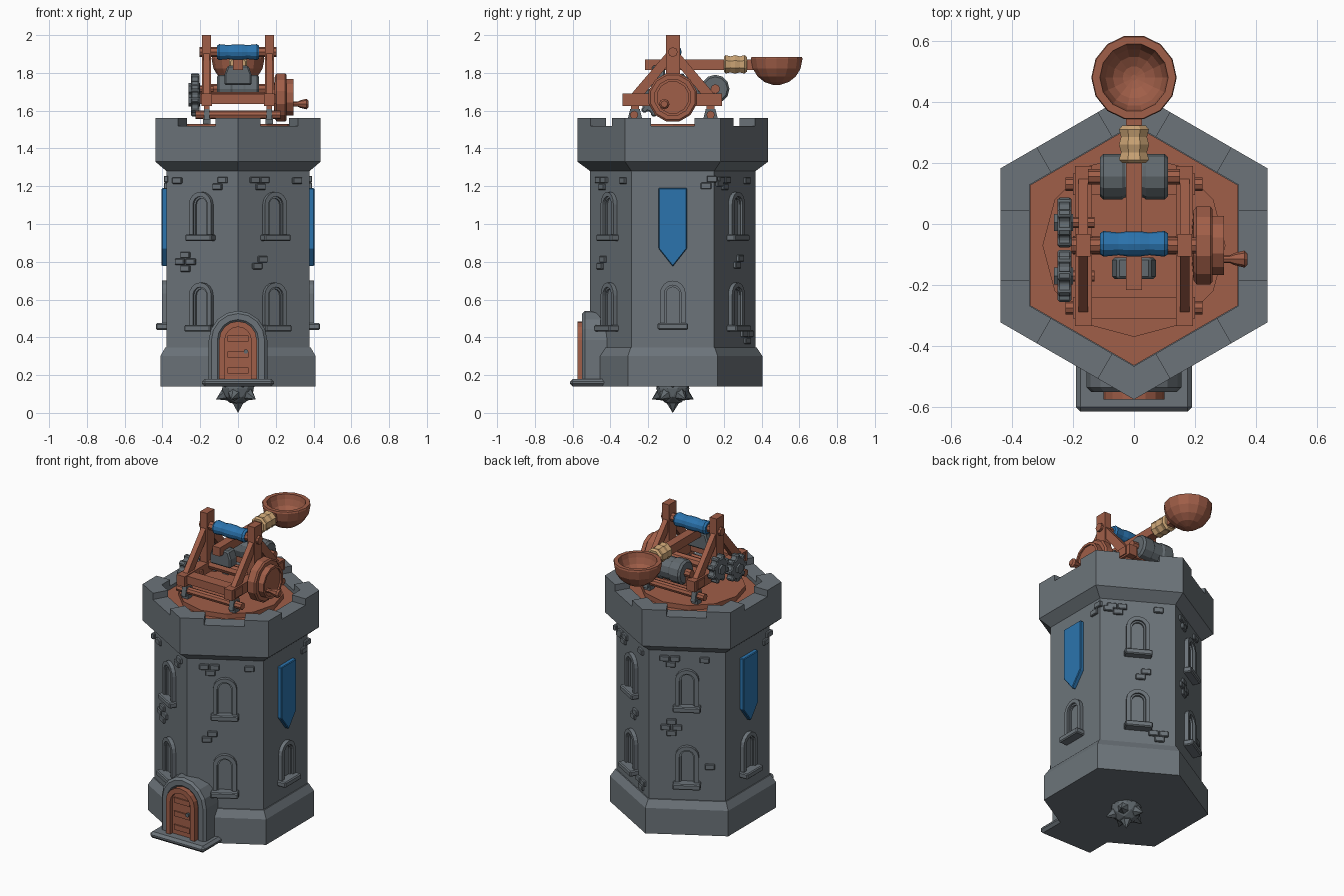
import bpy, bmesh, math
from mathutils import Matrix, Vector

if "Cube" in bpy.data.objects:
    bpy.data.objects.remove(bpy.data.objects["Cube"])

YC = -0.07                      # tower axis is at (0, YC)
rad = math.radians


def material(name, r, g, b):
    m = bpy.data.materials.new(name)
    m.diffuse_color = [((c / 255 + 0.055) / 1.055) ** 2.4 for c in (r, g, b)] + [1]
    m.use_nodes = True
    m.node_tree.nodes["Principled BSDF"].inputs["Base Color"].default_value = m.diffuse_color
    return m


STONE = material("stone grey", 108, 116, 122)
IRON = material("iron grey", 98, 106, 111)
WOOD = material("red brown wood", 160, 94, 72)
BLUE = material("blue cloth", 43, 116, 174)
ROPE = material("tan rope", 202, 163, 116)


def finish(name, bm, mat, M=None, bevel=0):
    bmesh.ops.recalc_face_normals(bm, faces=bm.faces)
    if M is not None:
        bm.transform(M)
    me = bpy.data.meshes.new(name)
    bm.to_mesh(me)
    bm.free()
    me.materials.append(mat)
    ob = bpy.data.objects.new(name, me)
    bpy.context.collection.objects.link(ob)
    if bevel:
        b = ob.modifiers.new("bevel", 'BEVEL')
        b.width, b.segments, b.limit_method = bevel, 1, 'ANGLE'
    return ob


def side(a):
    """Frame of a tower side: u to the right, v up, w outward from the axis."""
    c, s = math.cos(rad(a)), math.sin(rad(a))
    return Matrix(((-s, 0, c, 0), (c, 0, s, YC), (0, 1, 0, 0), (0, 0, 0, 1)))


def extrude(name, pts, w0, w1, mat, M=None, bevel=0):
    bm = bmesh.new()
    lo = [bm.verts.new((u, v, w0)) for u, v in pts]
    hi = [bm.verts.new((u, v, w1)) for u, v in pts]
    bm.faces.new(lo)
    bm.faces.new(hi)
    n = len(pts)
    for i in range(n):
        j = (i + 1) % n
        bm.faces.new((lo[i], lo[j], hi[j], hi[i]))
    return finish(name, bm, mat, M, bevel)


def rect(u0, u1, v0, v1):
    return [(u0, v0), (u1, v0), (u1, v1), (u0, v1)]


def box(name, x0, x1, y0, y1, z0, z1, mat, bevel=0):
    return extrude(name, rect(x0, x1, y0, y1), z0, z1, mat, None, bevel)


def lathe(name, prof, n, mat, M=None, turn=0):
    """Closed solid from (radius, height) rings, capped at both ends."""
    bm = bmesh.new()
    rings = [[bm.verts.new((r * math.cos(rad(turn) + math.tau * i / n),
                            r * math.sin(rad(turn) + math.tau * i / n), z)) for i in range(n)]
             for r, z in prof]
    for a, b in zip(rings, rings[1:]):
        for i in range(n):
            j = (i + 1) % n
            bm.faces.new((a[i], a[j], b[j], b[i]))
    bm.faces.new(rings[0])
    bm.faces.new(rings[-1])
    return finish(name, bm, mat, M)


def at(x, y, z):
    return Matrix.Translation((x, y, z))


def along_x(y, z):
    return at(0, y, z) @ Matrix.Rotation(rad(90), 4, 'Y')


def arch(h, z0, top, n=8):
    return [(h, z0)] + [(h * math.cos(math.pi * i / n), top - h + h * math.sin(math.pi * i / n))
                        for i in range(n + 1)] + [(-h, z0)]


def arch_ring(ho, hi, z0, top):
    return arch(ho, z0, top) + arch(hi, z0, top - (ho - hi))[::-1]


# tower body, parapet, roof floor
AXIS = at(0, YC, 0)
lathe("tower_body", [(.475, .14), (.475, .30), (.445, .345), (.4375, .345), (.4375, 1.28), (.505, 1.33),
                     (.505, 1.52), (.396, 1.52), (.396, 1.49)], 6, STONE, AXIS, 30)
lathe("roof_floor", [(.394, 1.48), (.394, 1.50)], 6, WOOD, AXIS, 30)
lathe("turntable", [(.30, 1.49), (.30, 1.53)], 12, WOOD, AXIS)
for k in range(6):
    # corner merlon: an L shape around each hexagon corner
    a = rad(30 + 60 * k)
    V = Vector((math.cos(a), math.sin(a)))
    t1, t2 = [Vector((math.cos(a + s * rad(120)), math.sin(a + s * rad(120)))) for s in (1, -1)]
    o, i = V * .505, V * .396
    extrude("merlon", [tuple(p) for p in (o + t1 * .1375, o, o + t2 * .1375, i + t2 * .083, i, i + t1 * .083)],
            1.515, 1.56, STONE, AXIS)

# windows
SLANTED = (-60, -120, 60, 120)
for a, z in [(a, z) for a in SLANTED for z in (.91, .43)] + [(0, .44), (180, .44)]:
    M = side(a)
    extrude("window_frame", arch_ring(.068, .044, z + .03, z + .26), .37, .402, STONE, M)
    extrude("window_inner_frame", arch_ring(.045, .034, z + .03, z + .237), .37, .39, STONE, M)
    extrude("window_sill", rect(-.08, .08, z, z + .035), .37, .435 if z < .9 else .425, STONE, M, .006)

# side banners
for a in (0, 180):
    extrude("banner", [(-.075, 1.19), (-.075, .87), (0, .775), (.075, .87), (.075, 1.19)],
            .375, .404, BLUE, side(a), .004)

# raised bricks: groups of (u, z) offsets placed on the sides
ONE = [(0, 0)]
TRIO = [(-.03, .018), (.03, .018), (.006, -.018)]
PAIR = [(.018, .018), (-.014, -.018)]
PLUS = [(0, .036), (-.033, 0), (.033, 0), (0, -.036)]
BRICKS = [(-60, -.09, 1.215, TRIO), (-60, .14, 1.23, ONE), (-60, -.09, .795, PAIR),
          (-120, .11, 1.215, PAIR), (-120, -.10, .80, PLUS), (-120, -.15, 1.23, ONE),
          (60, -.12, 1.215, TRIO), (60, .12, 1.23, ONE), (60, .03, .80, PAIR), (60, .12, .40, TRIO),
          (120, -.10, 1.215, TRIO), (120, .10, 1.23, ONE), (120, -.09, .80, PLUS), (120, .13, .56, ONE),
          (60, -.17, 1.215, ONE), (0, .19, 1.22, PAIR), (180, .19, 1.22, PAIR)]
for a, u, z, group in BRICKS:
    for du, dz in group:
        extrude("brick", rect(u + du - .028, u + du + .028, z + dz - .017, z + dz + .017),
                .37, .393, STONE, side(a), .004)

# door on the front corner
F = side(-90)
extrude("door_stone_arch", arch_ring(.155, .095, .16, .54), .33, .48, STONE, F, .014)
extrude("door_wood_frame", arch_ring(.10, .07, .17, .485), .40, .505, WOOD, F)
extrude("door_panel", arch(.072, .17, .457), .40, .482, WOOD, F)
for z in (.225, .31, .395):
    extrude("door_batten", rect(-.055, .055, z - .016, z + .016), .48, .49, WOOD, F)
lathe("door_knob", [(.012, .48), (.012, .497)], 8, IRON, F @ at(.042, .325, 0))
box("door_step", -.19, .19, -.615, -.38, .14, .18, STONE, .015)

# spiked ball under the tower
bm = bmesh.new()
bmesh.ops.create_icosphere(bm, subdivisions=1, radius=1)
dirs = [v.co.copy() for v in bm.verts]
bm.free()
bm = bmesh.new()
bmesh.ops.create_icosphere(bm, subdivisions=2, radius=.088)
for d in dirs:
    q = d.to_track_quat('Z', 'Y').to_matrix().to_4x4()
    bmesh.ops.create_cone(bm, cap_ends=True, segments=6, radius1=.038, radius2=0, depth=.06,
                          matrix=Matrix.Translation(d * .10) @ q)
finish("spiked_ball", bm, IRON, at(0, YC, .13))

# catapult frame, both sides
X = side(0)
for s in (1, -1):
    def bar(name, pts, a, b, mat=WOOD):
        extrude(name, pts, min(s * a, s * b), max(s * a, s * b), mat, X)
    bar("base_beam", rect(-.265, .26, 1.625, 1.69), .137, .193)
    bar("upright_post", rect(-.037, .037, 1.66, 2.0), .142, .19)
    for d in (1, -1):
        bar("brace", [(d * .03, 1.91), (d * .03, 1.835), (d * .165, 1.67), (d * .235, 1.67)], .15, .182)
    for u in (-.2, .2):
        bar("axle_bracket", [(u - .04, 1.55), (u + .04, 1.55), (u + .025, 1.61), (u - .025, 1.61)], .15, .18, IRON)
        bar("bracket_foot", rect(u - .022, u + .022, 1.525, 1.56), .145, .185, IRON)
        bar("bracket_block", rect(u - .022, u + .022, 1.60, 1.63), .15, .18)
for y in (-.275, .13):
    box("cross_beam", -.2, .2, y - .035, y + .035, 1.635, 1.685, WOOD)
    lathe("lower_axle", [(.022, -.225), (.022, .225)], 8, WOOD, along_x(y, 1.578))

# throwing arm, pivot and counterweight
lathe("pivot_axle", [(.026, -.205), (.026, .205)], 8, WOOD, along_x(YC, 1.91))
lathe("pivot_wrap", [(.034, -.112), (.042, -.10), (.037, -.05), (.041, -.02), (.041, .02), (.037, .05),
                     (.042, .10), (.034, .112)], 12, BLUE, along_x(-.065, 1.91))
box("throwing_arm", -.026, .026, -.217, .37, 1.815, 1.87, WOOD)
extrude("counterweight", [(-.072, 1.735), (.072, 1.735), (.072, 1.79), (.055, 1.838), (-.055, 1.838), (-.072, 1.79)],
        .04, .11, IRON, F, .008)
M = at(0, 0, 1.845) @ Matrix.Rotation(rad(-90), 4, 'X')
lathe("rope_wrap", [(.042, .20), (.053, .21), (.046, .235), (.053, .26), (.046, .285), (.053, .31), (.042, .322)],
      8, ROPE, M, 22.5)

# bowl: outer then inner hemisphere profile
outer = [(.14 * math.sin(rad(t)), 1.875 - .14 * math.cos(rad(t))) for t in (8, 28, 48, 68, 90)]
inner = [(.108 * math.sin(rad(t)), 1.875 - .108 * math.cos(rad(t))) for t in (80, 60, 40, 20, 5)]
lathe("throwing_bowl", outer + [(.137, 1.885), (.112, 1.885)] + inner, 14, WOOD, at(0, .48, 0))

# rear roller in two halves beside the arm
lathe("roller_shaft", [(.025, -.15), (.025, .15)], 8, WOOD, along_x(.155, 1.715))
lathe("roller", [(.064, -.112), (.075, -.10), (.075, -.04), (.068, -.03), (.068, .03), (.075, .04),
                 (.075, .10), (.064, .112)], 12, IRON, along_x(.155, 1.715))

# winding drum with crank handle on the right
W = along_x(YC, 1.67)
lathe("winding_drum", [(.06, .19), (.118, .195), (.132, .205), (.132, .25), (.122, .258), (.10, .258), (.10, .295),
                       (.085, .295), (.085, .285)], 12, WOOD, W, 15)
lathe("crank_handle", [(.013, .26), (.013, .315), (.02, .33), (.028, .362), (.018, .372)], 8, WOOD, along_x(-.115, 1.635))
lathe("drum_axle", [(.03, -.2), (.03, .2)], 8, WOOD, W)

# gears on the left
for y, z, turn in ((-.17, 1.655, 0), (.005, 1.715, 22.5)):
    pts = []
    for k in range(8):
        for da, r in ((-14, .066), (-9, .086), (9, .086), (14, .066)):
            t = rad(turn + 45 * k + da)
            pts.append((y - YC + r * math.cos(t), z + r * math.sin(t)))
    extrude("gear", pts, -.25, -.205, IRON, X, .006)
    lathe("gear_hub", [(.032, -.262), (.032, -.2)], 6, IRON, along_x(y, z))
    lathe("gear_shaft", [(.018, -.21), (.018, -.13)], 8, WOOD, along_x(y, z))
